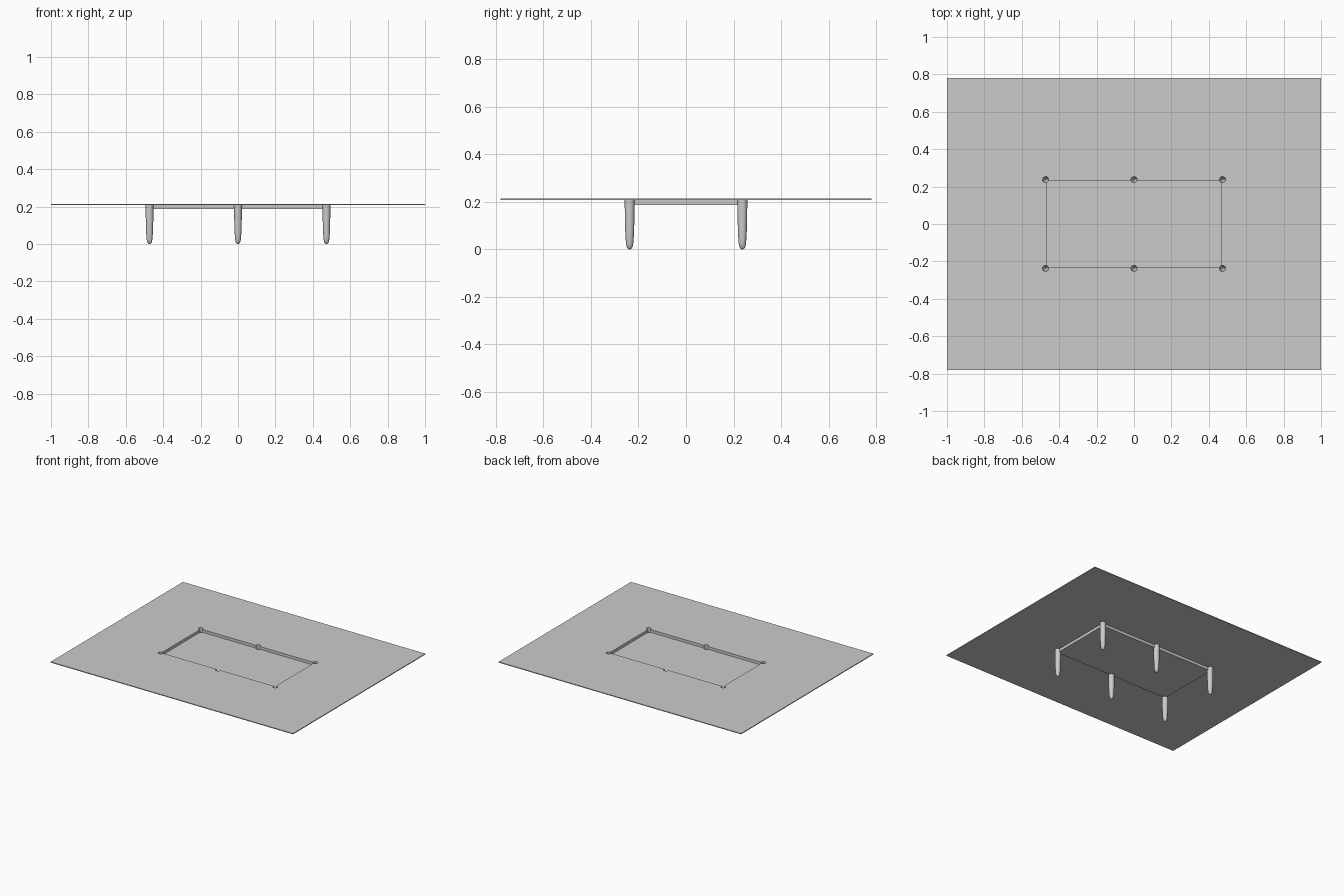
import bpy, bmesh, math

if "Cube" in bpy.data.objects:
    bpy.data.objects.remove(bpy.data.objects["Cube"])

WALL = 0.006                      # sheet thickness
TOP = 0.213                       # top of the flat sheet
FLOOR = 0.186                     # underside of the recessed panel
HX, HY = 0.475, 0.238             # half size of the recess
LEGS = [(x, y) for x in (-0.473, 0, 0.473) for y in (-0.237, 0.237)]


def make_object(name, bm):
    bmesh.ops.recalc_face_normals(bm, faces=bm.faces)
    mesh = bpy.data.meshes.new(name)
    bm.to_mesh(mesh)
    bm.free()
    ob = bpy.data.objects.new(name, mesh)
    bpy.context.collection.objects.link(ob)
    return ob


def box(name, hx, hy, z0, z1):
    bm = bmesh.new()
    bmesh.ops.create_cube(bm, size=1)
    for v in bm.verts:
        v.co = (v.co.x * 2 * hx, v.co.y * 2 * hy, z0 if v.co.z < 0 else z1)
    return make_object(name, bm)


def peg(name, x, y, profile, sides=24):
    """Closed turned shape from (radius, height) pairs, top to bottom."""
    bm = bmesh.new()
    rings = [[bm.verts.new((x + r * math.cos(2 * math.pi * i / sides),
                            y + r * math.sin(2 * math.pi * i / sides), z))
              for i in range(sides)] for r, z in profile]
    for a, b in zip(rings, rings[1:]):
        for i in range(sides):
            j = (i + 1) % sides
            bm.faces.new((a[i], a[j], b[j], b[i]))
    bm.faces.new(rings[0])
    bm.faces.new(rings[-1])
    return make_object(name, bm)


def combine(target, tool, operation):
    mod = target.modifiers.new(operation.lower(), 'BOOLEAN')
    mod.operation, mod.solver, mod.object = operation, 'EXACT', tool
    bpy.context.view_layer.objects.active = target
    bpy.ops.object.modifier_apply(modifier=mod.name)
    bpy.data.objects.remove(tool)


# Flat sheet with the recessed panel hanging below it
tray = box("moulded_tray", 1.0, 0.78, TOP - WALL, TOP)
combine(tray, box("recess_shell", HX, HY, FLOOR, TOP - 0.003), 'UNION')

# Rounded, tapering hollow legs moulded into the recess edge
outer = [(0.021, TOP - 0.002), (0.020, 0.12), (0.018, 0.06), (0.0155, 0.025),
         (0.012, 0.009), (0.007, 0.002), (0.003, 0.0)]
inner = [(0.0165, TOP + 0.05)] + [(max(r - 0.0045, 0.002), z + 0.004)
                                  for r, z in outer[1:-1]]
for x, y in LEGS:
    combine(tray, peg("leg_shell", x, y, outer), 'UNION')

# Hollow out the recess and the legs from above
combine(tray, box("recess_hollow", HX - WALL, HY - WALL, FLOOR + WALL, TOP + 0.05),
        'DIFFERENCE')
for x, y in LEGS:
    combine(tray, peg("leg_hollow", x, y, inner), 'DIFFERENCE')

# Smooth legs, crisp panel edges
bpy.ops.object.select_all(action='DESELECT')
tray.select_set(True)
bpy.context.view_layer.objects.active = tray
bpy.ops.object.shade_smooth_by_angle(angle=math.radians(35))
